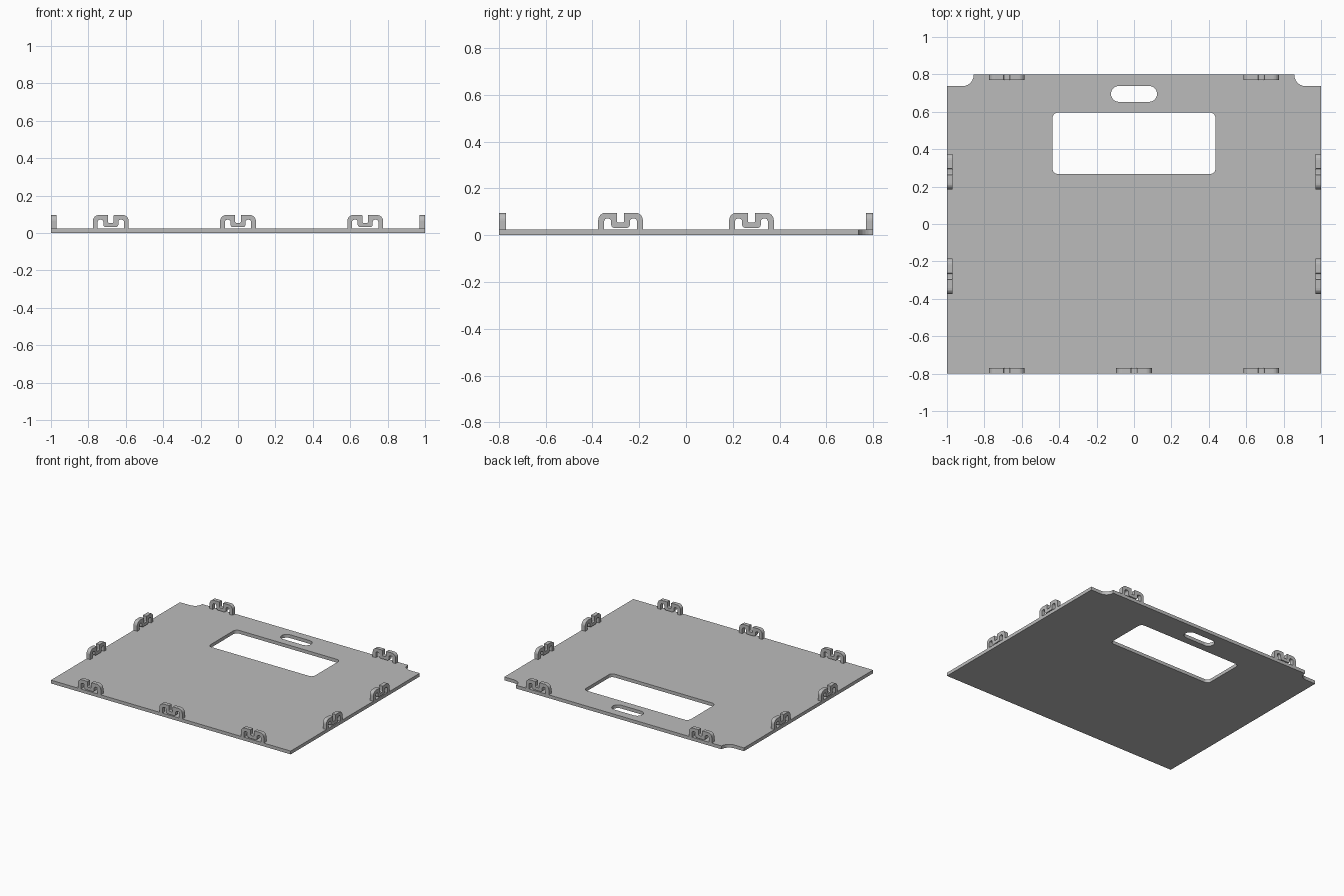
import bpy
import math
from mathutils import Vector, Matrix

if "Cube" in bpy.data.objects:
    bpy.data.objects.remove(bpy.data.objects["Cube"])

grey = bpy.data.materials.new("plain grey")
grey.diffuse_color = (0.5, 0.5, 0.5, 1)
grey.use_nodes = True
grey.node_tree.nodes["Principled BSDF"].inputs["Base Color"].default_value = grey.diffuse_color


def rounded(corners, steps=6):
    """Outline from (x, y, radius) corners, each filleted by its radius."""
    pts = []
    n = len(corners)
    for i, (x, y, r) in enumerate(corners):
        p = Vector((x, y))
        if r == 0:
            pts.append(p)
            continue
        a = (Vector(corners[i - 1][:2]) - p).normalized()
        b = (Vector(corners[(i + 1) % n][:2]) - p).normalized()
        centre = p + (a + b) * r          # all corners are right angles
        for k in range(steps + 1):
            t = k / steps * math.pi / 2
            pts.append(centre - b * r * math.cos(t) - a * r * math.sin(t))
    return pts


def rect(x0, x1, y0, y1, r):
    return rounded([(x0, y0, r), (x1, y0, r), (x1, y1, r), (x0, y1, r)])


def slab(name, outlines, thickness):
    """Filled, extruded mesh; inner outlines become holes."""
    curve = bpy.data.curves.new(name, 'CURVE')
    curve.dimensions = '2D'
    curve.fill_mode = 'BOTH'
    curve.extrude = thickness / 2
    for pts in outlines:
        s = curve.splines.new('POLY')
        s.points.add(len(pts) - 1)
        for sp, p in zip(s.points, pts):
            sp.co = (p.x, p.y, 0, 1)
        s.use_cyclic_u = True
    temp = bpy.data.objects.new(name + "_outline", curve)
    bpy.context.collection.objects.link(temp)
    bpy.context.view_layer.update()
    deps = bpy.context.evaluated_depsgraph_get()
    mesh = bpy.data.meshes.new_from_object(temp.evaluated_get(deps))
    bpy.data.objects.remove(temp)
    mesh.materials.clear()
    mesh.materials.append(grey)
    mesh.shade_flat()
    return mesh


def place(name, mesh, matrix):
    ob = bpy.data.objects.new(name, mesh)
    ob.matrix_world = matrix
    bpy.context.collection.objects.link(ob)


# Base panel with notched rear corners, window and hand slot
T = 0.025
panel = rounded([(-1, -0.8, 0), (1, -0.8, 0), (1, 0.737, 0), (0.857, 0.737, 0.06),
                 (0.857, 0.8, 0), (-0.857, 0.8, 0), (-0.857, 0.737, 0.06), (-1, 0.737, 0)])
window = rect(-0.436, 0.436, 0.267, 0.596, 0.03)
hand_slot = rect(-0.123, 0.123, 0.653, 0.738, 0.042)
place("panel", slab("panel", [panel, window, hand_slot], T),
      Matrix.Translation((0, 0, T / 2)))

# Serpentine clip profile: right half, mirrored to the left
half = [(0.015, 0.054, 0.006), (0.015, 0.096, 0.004), (0.0955, 0.096, 0.032),
        (0.0955, 0.022, 0), (0.07, 0.022, 0), (0.07, 0.071, 0.012),
        (0.04, 0.071, 0.012), (0.04, 0.031, 0.014)]
profile = rounded(half + [(-x, z, r) for x, z, r in reversed(half)])
D = 0.03
clip = slab("clip", [profile], D)

# Clips along the four edges
stand = Matrix.Rotation(math.pi / 2, 4, 'X')
spots = [("front_clip", x, -0.8 + D / 2, 0) for x in (-0.68, 0, 0.68)]
spots += [("back_clip", x, 0.8 - D / 2, 0) for x in (-0.68, 0.68)]
spots += [("side_clip", sx * (1 - D / 2), y, math.pi / 2)
          for sx in (-1, 1) for y in (-0.28, 0.28)]
for name, x, y, turn in spots:
    place(name, clip, Matrix.Translation((x, y, 0)) @ Matrix.Rotation(turn, 4, 'Z') @ stand)
